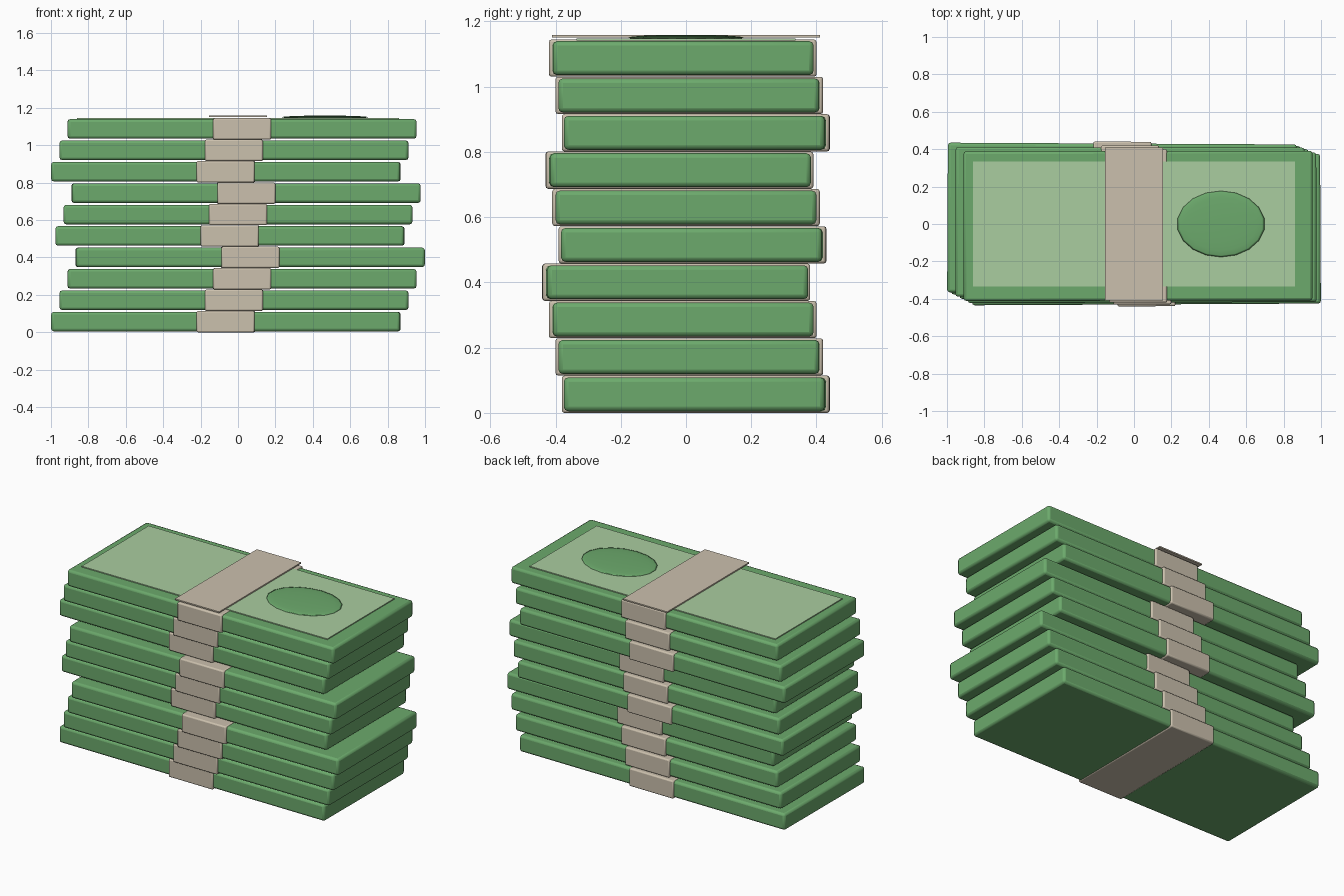
import bpy
import math

cube = bpy.data.objects.get("Cube")
if cube:
    bpy.data.objects.remove(cube, do_unlink=True)


def material(name, rgb):
    mat = bpy.data.materials.new(name)
    mat.use_nodes = True
    color = (*rgb, 1.0)
    mat.diffuse_color = color
    mat.node_tree.nodes["Principled BSDF"].inputs["Base Color"].default_value = color
    return mat


GREEN = material("note green", (0.15, 0.40, 0.15))
PALE = material("pale green", (0.40, 0.61, 0.35))
PAPER = material("paper band beige", (0.60, 0.53, 0.42))


def box(name, size, center, mat, turn=0.0, bevel=0.0):
    """Box with optional rounded edges, turned about z."""
    bpy.ops.mesh.primitive_cube_add(size=1, location=center)
    obj = bpy.context.object
    obj.name = name
    obj.scale = size
    bpy.ops.object.transform_apply(location=False, rotation=False, scale=True)
    obj.rotation_euler.z = turn
    obj.data.materials.append(mat)
    if bevel:
        mod = obj.modifiers.new("rounded edges", "BEVEL")
        mod.width = bevel
        mod.segments = 2
        bpy.ops.object.shade_smooth_by_angle(angle=math.radians(40))
    return obj


# Stacked bundles, each nudged sideways in a repeating pattern, with a paper band
COUNT, PITCH = 10, 0.1145
for i in range(COUNT):
    step = (2 * i) % 7 - 3
    x, y, turn = step * 0.0215, step * -0.01, step * 0.0017
    z = i * PITCH + 0.057
    box(f"bundle_{i + 1}", (1.865, 0.80, 0.104), (x, y, z), GREEN, turn, 0.014)
    box(f"bundle_band_{i + 1}", (0.31, 0.82, 0.114), (x, y, z), PAPER, turn, 0.008)

# Top note: pale printed panel, flat band and oval medallion
box("note_panel", (1.72, 0.67, 0.006), (0, 0, 1.144), PALE)
box("top_band", (0.31, 0.82, 0.008), (0, 0, 1.154), PAPER)

bpy.ops.mesh.primitive_uv_sphere_add(segments=18, ring_count=10, radius=1,
                                     location=(0.465, 0, 1.150))
medallion = bpy.context.object
medallion.name = "oval_medallion"
medallion.scale = (0.235, 0.177, 0.009)
bpy.ops.object.transform_apply(location=False, rotation=False, scale=True)
medallion.data.materials.append(GREEN)
bpy.ops.object.shade_smooth()
